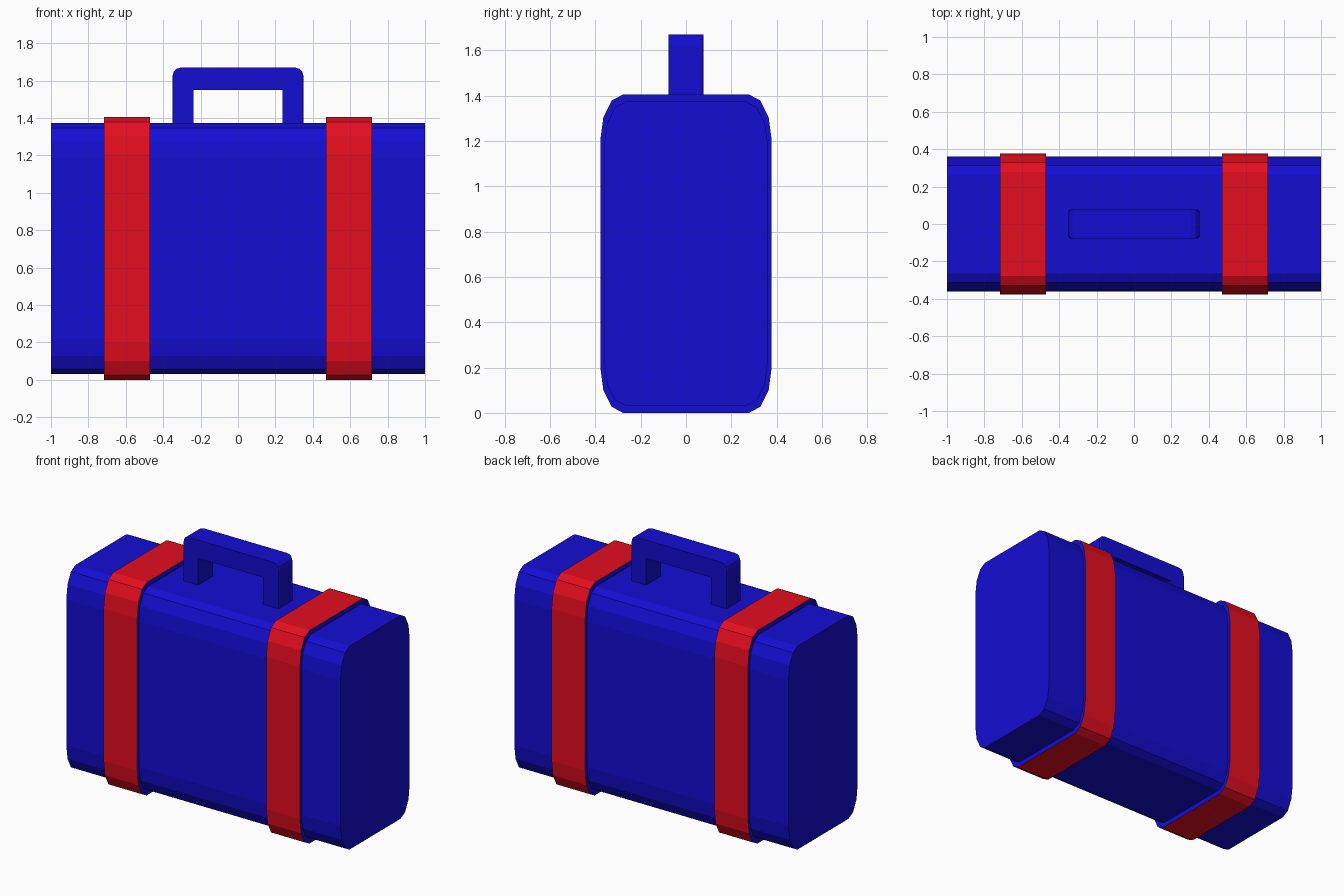
import bpy, bmesh, math

if "Cube" in bpy.data.objects:
    bpy.data.objects.remove(bpy.data.objects["Cube"])


def material(name, rgb):
    m = bpy.data.materials.new(name)
    m.diffuse_color = (*rgb, 1)
    m.use_nodes = True
    m.node_tree.nodes["Principled BSDF"].inputs["Base Color"].default_value = m.diffuse_color
    return m


def finish(bm, name, *mats):
    bmesh.ops.recalc_face_normals(bm, faces=bm.faces)
    me = bpy.data.meshes.new(name)
    bm.to_mesh(me)
    bm.free()
    for m in mats:
        me.materials.append(m)
    ob = bpy.data.objects.new(name, me)
    bpy.context.collection.objects.link(ob)
    return ob


blue = material("blue_leather", (0.007, 0.004, 0.65))
red = material("red_strap", (0.78, 0.004, 0.014))

HALF_Y, HALF_Z = 0.378, 0.7025      # strap outline, the widest section
CORNER_Y, CORNER_Z, STEPS = 0.1, 0.2, 3


def section(bm, x, s):
    """Rounded rectangle with elliptical corners, scaled about the case centre."""
    loop = []
    for q, (sy, sz) in enumerate([(1, 1), (-1, 1), (-1, -1), (1, -1)]):
        for i in range(STEPS + 1):
            a = math.pi / 2 * (q + i / STEPS)
            y = sy * (HALF_Y - CORNER_Y) + CORNER_Y * math.cos(a)
            z = sz * (HALF_Z - CORNER_Z) + CORNER_Z * math.sin(a)
            loop.append(bm.verts.new((x, y * s, HALF_Z + z * s)))
    return loop


# Case: one shell lofted along x, stepping out into the two straps
bm = bmesh.new()
S, A, B = 0.955, 0.471, 0.716
stations = [(-1, S), (-B, S), (-B, 1), (-A, 1), (-A, S),
            (A, S), (A, 1), (B, 1), (B, S), (1, S)]
loops = [section(bm, x, s) for x, s in stations]
for k in range(len(loops) - 1):
    a, b = loops[k], loops[k + 1]
    for i in range(len(a)):
        j = (i + 1) % len(a)
        f = bm.faces.new((a[i], a[j], b[j], b[i]))
        f.material_index = int(stations[k][1] == 1 and stations[k + 1][1] == 1)
bm.faces.new(loops[0])
bm.faces.new(loops[-1])
finish(bm, "case_with_straps", blue, red)

# Handle: U outline with rounded shoulders, extruded in y
W, TOP, BASE, R, D = 0.35, 1.67, 1.365, 0.045, 0.078
right = [(0.237, 1.55), (0.237, BASE), (W, BASE)]
right += [(W - R + R * math.cos(t), TOP - R + R * math.sin(t))
          for t in (math.pi / 2 * i / 3 for i in range(4))]
outline = right + [(-x, z) for x, z in reversed(right)]
bm = bmesh.new()
face = bm.faces.new([bm.verts.new((x, -D, z)) for x, z in outline])
ext = bmesh.ops.extrude_face_region(bm, geom=[face], use_keep_orig=True)
moved = [v for v in ext["geom"] if isinstance(v, bmesh.types.BMVert)]
bmesh.ops.translate(bm, verts=moved, vec=(0, 2 * D, 0))

# Soften the outer leg edges of the handle
outer = [e for e in bm.edges
         if all(abs(v.co.x) > W - 0.01 for v in e.verts)
         and abs(e.verts[0].co.z - e.verts[1].co.z) > 0.01]
bmesh.ops.bevel(bm, geom=outer, offset=0.022, segments=2, profile=0.5,
                affect='EDGES', clamp_overlap=True)
finish(bm, "handle", blue)
